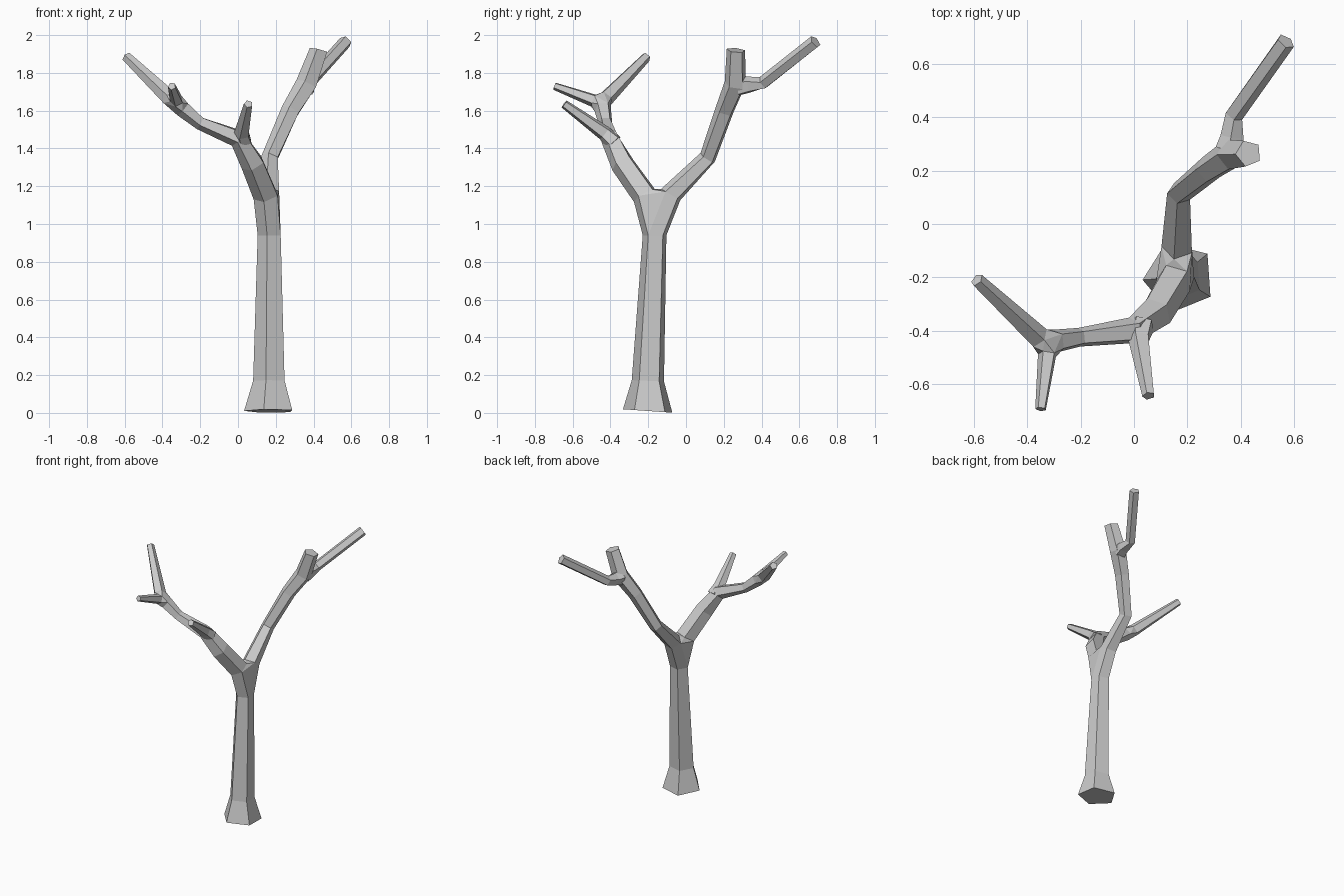
import bpy, bmesh, math
from mathutils import Vector

cube = bpy.data.objects.get("Cube")
if cube:
    bpy.data.objects.remove(cube)

bark = bpy.data.materials.new("grey bark")
bark.use_nodes = True
bark.diffuse_color = (0.6, 0.6, 0.6, 1)
bark.node_tree.nodes["Principled BSDF"].inputs["Base Color"].default_value = (0.6, 0.6, 0.6, 1)

UP = Vector((0, 0, 1))
SIDES = 5


def ring(centre, radius, normal, phase=40):
    """Five points around a centre, square to the normal."""
    turn = UP.rotation_difference(Vector(normal))
    angles = [math.radians(phase) + math.tau * i / SIDES for i in range(SIDES)]
    return [Vector(centre) + turn @ Vector((radius * math.cos(a), radius * math.sin(a), 0))
            for a in angles]


def finish(name, bm):
    bmesh.ops.recalc_face_normals(bm, faces=bm.faces)
    mesh = bpy.data.meshes.new(name)
    bm.to_mesh(mesh)
    bm.free()
    mesh.materials.append(bark)
    bpy.context.collection.objects.link(bpy.data.objects.new(name, mesh))


def limb(name, stations, first=None, last=None):
    """Faceted tube through (x, y, z, radius) stations; returns its end rings."""
    centres = [Vector(s[:3]) for s in stations]
    rings = []
    for i, s in enumerate(stations):
        before = centres[max(i - 1, 0)]
        after = centres[min(i + 1, len(centres) - 1)]
        normal = after - before
        if i == 0 and first:
            normal = first
        if i == len(centres) - 1 and last:
            normal = last
        rings.append(ring(centres[i], s[3], normal))
    bm = bmesh.new()
    loops = [[bm.verts.new(p) for p in r] for r in rings]
    for a, b in zip(loops, loops[1:]):
        for i in range(SIDES):
            j = (i + 1) % SIDES
            bm.faces.new((a[i], a[j], b[j], b[i]))
    bm.faces.new(loops[0][::-1])
    bm.faces.new(loops[-1])
    finish(name, bm)
    return rings[0], rings[-1]


def fork(name, *rings):
    """Solid joint wrapped around the rings that meet at a fork."""
    bm = bmesh.new()
    for r in rings:
        for p in r:
            bm.verts.new(p)
    hull = bmesh.ops.convex_hull(bm, input=bm.verts)
    loose = {v for v in hull["geom_interior"] if isinstance(v, bmesh.types.BMVert)}
    bmesh.ops.delete(bm, geom=list(loose), context="VERTS")
    bmesh.ops.dissolve_limit(bm, angle_limit=0.05, verts=bm.verts, edges=bm.edges)
    finish(name, bm)


# Trunk with a flared foot
_, trunk_top = limb("trunk", [(0.17, -0.2, 0.01, 0.138), (0.17, -0.2, 0.17, 0.09),
                              (0.17, -0.165, 0.94, 0.066)], first=(0, 0.07, 1), last=UP)

# Front bough and its twigs
front_start, front_end = limb("front_bough", [
    (0.15, -0.215, 1.15, 0.07), (0.08, -0.335, 1.32, 0.066), (0.0, -0.4, 1.455, 0.052),
    (-0.2, -0.425, 1.535, 0.037), (-0.29, -0.44, 1.61, 0.046)], first=(-0.3, -0.5, 1))
limb("front_twig", [(0.03, -0.38, 1.43, 0.05), (0.02, -0.43, 1.48, 0.042),
                    (0.055, -0.645, 1.635, 0.024)])
left_start, _ = limb("outer_long_twig", [(-0.36, -0.425, 1.665, 0.044),
                                         (-0.59, -0.21, 1.885, 0.027)])
short_start, _ = limb("outer_short_twig", [(-0.325, -0.49, 1.655, 0.036),
                                           (-0.35, -0.695, 1.73, 0.021)])
fork("outer_fork", front_end, left_start, short_start)

# Back bough and its twig
back_start, _ = limb("back_bough", [
    (0.165, -0.08, 1.155, 0.062), (0.17, 0.115, 1.35, 0.047), (0.28, 0.205, 1.6, 0.052),
    (0.365, 0.262, 1.74, 0.06), (0.43, 0.265, 1.92, 0.051)],
    first=(0, 0.6, 1), last=(0.25, 0.1, 1))
limb("back_twig", [(0.36, 0.28, 1.73, 0.056), (0.37, 0.33, 1.735, 0.046),
                   (0.375, 0.41, 1.748, 0.036), (0.57, 0.685, 1.965, 0.036)],
     last=(0.2, 0.28, 0.22))

# Crotch where both boughs leave the trunk
fork("trunk_fork", trunk_top, front_start, back_start)
